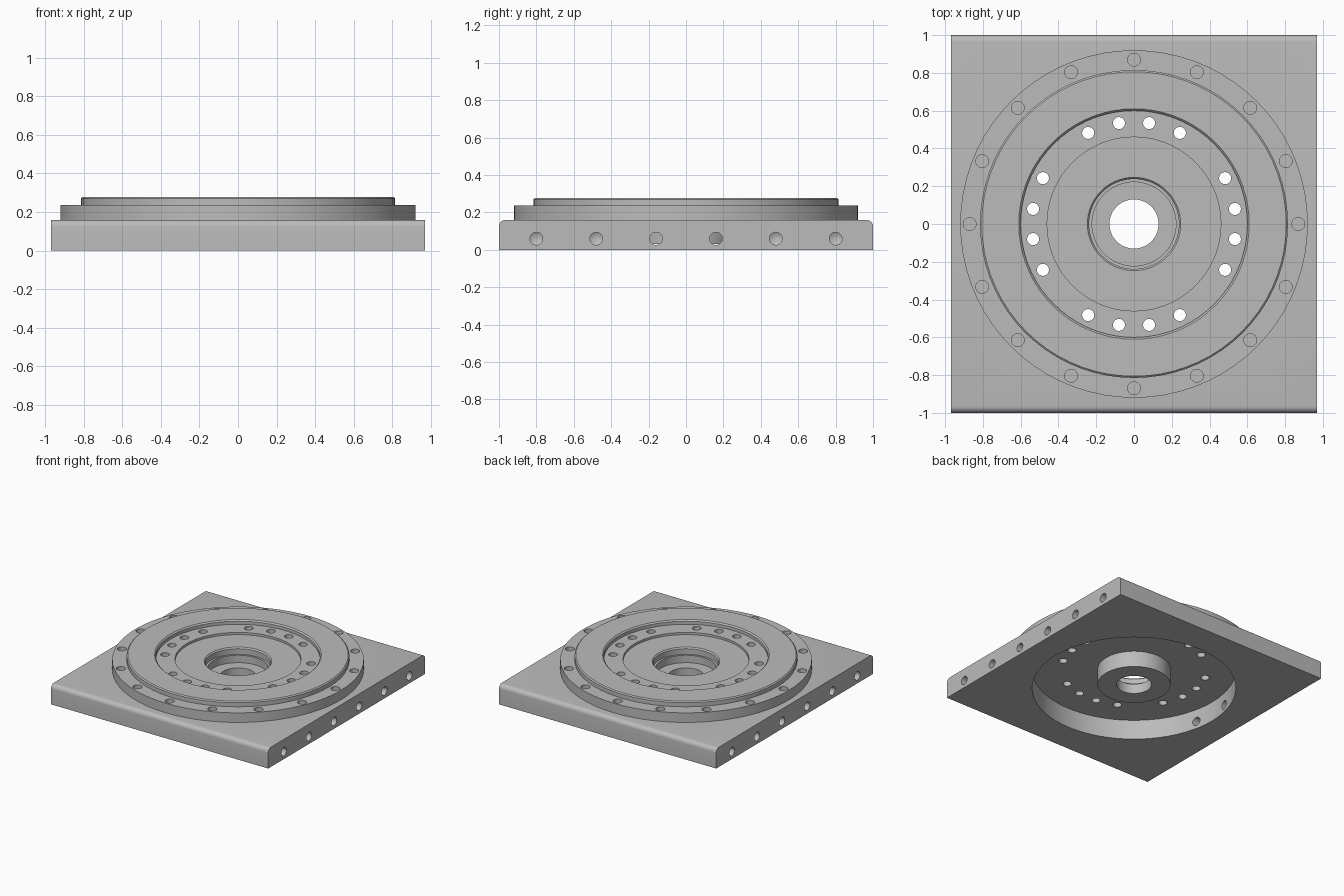
import bpy, bmesh, math
from mathutils import Matrix, Vector

cube = bpy.data.objects.get("Cube")
if cube:
    bpy.data.objects.remove(cube, do_unlink=True)

grey = bpy.data.materials.new("machined grey")
grey.use_nodes = True
colour = (0.5, 0.5, 0.5, 1)
grey.diffuse_color = colour
grey.node_tree.nodes["Principled BSDF"].inputs["Base Color"].default_value = colour


def make_object(name, bm):
    bmesh.ops.recalc_face_normals(bm, faces=bm.faces)
    mesh = bpy.data.meshes.new(name)
    bm.to_mesh(mesh)
    bm.free()
    mesh.materials.append(grey)
    obj = bpy.data.objects.new(name, mesh)
    bpy.context.collection.objects.link(obj)
    return obj


def add_lathe(bm, profile, steps, matrix=Matrix()):
    """Revolve (radius, height) points about z; radius 0 makes a tip."""
    rings = []
    for r, z in profile:
        count = steps if r > 0 else 1
        rings.append([bm.verts.new(matrix @ Vector((
            r * math.cos(math.tau * i / steps), r * math.sin(math.tau * i / steps), z)))
            for i in range(count)])
    return rings


def bridge(bm, a, b, steps):
    for i in range(steps):
        j = (i + 1) % steps
        corners = [a[i % len(a)], a[j % len(a)], b[j % len(b)], b[i % len(b)]]
        bm.faces.new(list(dict.fromkeys(corners)))


def add_drill(bm, radius, depth, tip, matrix, steps=24):
    """Drill bit running along local -z with an optional conical tip."""
    profile = [(0, 0.02), (radius, 0.02), (radius, -depth), (0, -depth - tip)]
    rings = add_lathe(bm, profile, steps, matrix)
    for a, b in zip(rings, rings[1:]):
        bridge(bm, a, b, steps)


def cut(obj, bm):
    cutter = make_object("cutter", bm)
    cutter.hide_render = True
    mod = obj.modifiers.new("holes", 'BOOLEAN')
    mod.object = cutter
    mod.solver = 'EXACT'
    bpy.context.view_layer.update()
    graph = bpy.context.evaluated_depsgraph_get()
    result = bpy.data.meshes.new_from_object(obj.evaluated_get(graph))
    obj.modifiers.clear()
    obj.data = result
    bpy.data.objects.remove(cutter, do_unlink=True)


# Base plate with its front and back top edges rounded
W, T = 0.97, 0.16
bm = bmesh.new()
bmesh.ops.create_cube(bm, size=1, matrix=Matrix.Translation((0, 0, T / 2))
                      @ Matrix.Diagonal((2 * W, 2, T, 1)))
edges = [e for e in bm.edges if all(v.co.z > 0.1 for v in e.verts)
         and abs(e.verts[0].co.y - e.verts[1].co.y) < 0.01]
bmesh.ops.bevel(bm, geom=edges, offset=0.035, segments=6, profile=0.5, affect='EDGES')
plate = make_object("base_plate", bm)

# Round opening under the plate
bm = bmesh.new()
bmesh.ops.create_cone(bm, cap_ends=True, segments=72, radius1=0.755, radius2=0.755, depth=1)
cut(plate, bm)

# Side holes: the middle pair breaks into the opening, the others are blind
bm = bmesh.new()
for side in (-1, 1):
    for y in (-0.8, -0.48, -0.16, 0.16, 0.48, 0.8):
        depth = 0.35 if abs(y) < 0.2 else 0.12
        matrix = Matrix.Translation((side * W, y, 0.06)) @ Matrix.Rotation(side * math.pi / 2, 4, 'Y')
        add_drill(bm, 0.034, depth, 0.02, matrix)
cut(plate, bm)

# Turned flange with stepped top, sunken seat, centre bore and lower boss
profile = [(0.13, 0.03), (0.27, 0.03), (0.27, T), (0.92, T), (0.92, 0.237),
           (0.815, 0.237), (0.815, 0.27), (0.806, 0.278), (0.61, 0.278), (0.6, 0.268),
           (0.6, 0.243), (0.46, 0.243), (0.46, 0.225), (0.247, 0.225), (0.238, 0.215),
           (0.238, 0.17), (0.222, 0.17), (0.222, 0.11), (0.13, 0.11)]
bm = bmesh.new()
rings = add_lathe(bm, profile, 72)
for a, b in zip(rings, rings[1:] + rings[:1]):
    bridge(bm, a, b, 72)
flange = make_object("turned_flange", bm)

# Bolt holes: blind ones on the rim, through ones in the seat
bm = bmesh.new()
for i in range(16):
    angle = math.tau * i / 16
    at = Matrix.Translation((0.87 * math.cos(angle), 0.87 * math.sin(angle), 0.237))
    add_drill(bm, 0.034, 0.06, 0, at)
for quarter in range(4):
    for degrees in (8.5, 26.7, 63.3, 81.5):
        angle = math.radians(degrees + 90 * quarter)
        at = Matrix.Translation((0.54 * math.cos(angle), 0.54 * math.sin(angle), 0.243))
        add_drill(bm, 0.032, 0.15, 0, at)
cut(flange, bm)

# Smooth the round walls and keep the machined edges sharp
bpy.ops.object.select_all(action='DESELECT')
for obj in (plate, flange):
    obj.select_set(True)
bpy.context.view_layer.objects.active = plate
bpy.ops.object.shade_smooth_by_angle(angle=math.radians(30))
